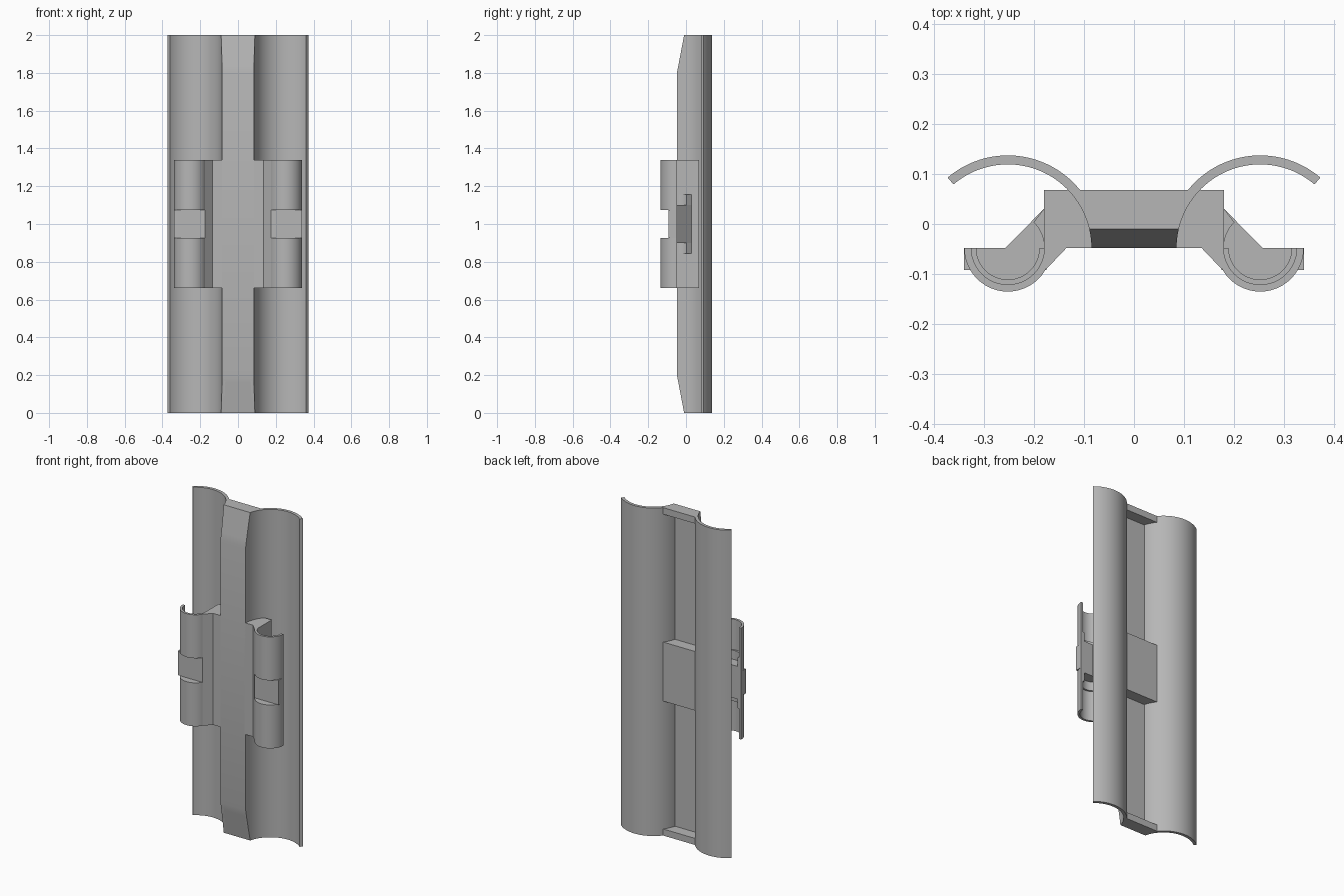
import bpy, bmesh
from math import cos, sin, radians
from mathutils import Vector

cube = bpy.data.objects.get("Cube")
if cube:
    bpy.data.objects.remove(cube, do_unlink=True)

grey = bpy.data.materials.new("plain grey")
grey.use_nodes = True
grey.diffuse_color = (0.47, 0.47, 0.47, 1)
grey.node_tree.nodes["Principled BSDF"].inputs["Base Color"].default_value = (0.47, 0.47, 0.47, 1)

CX, CY = 0.252, -0.048            # shared centre of wing and hook arcs
R_OUT, R_IN, R_MID = 0.185, 0.167, 0.176
HOOK_R, BORE, SMALL_BORE = 0.087, 0.073, 0.063
SIDE, BACK = 0.18, 0.068          # bracket block side and back


def arc(r, a0, a1, n=24):
    """Points on an arc about the shared centre, angles in degrees."""
    angles = [radians(a0 + (a1 - a0) * i / n) for i in range(n + 1)]
    return [(CX + r * cos(a), CY + r * sin(a)) for a in angles]


def prism(name, outline, z0, z1, side=1, bevel_ends=False):
    """Extrude an outline upward; optionally slope the front at both ends."""
    bm = bmesh.new()
    face = bm.faces.new([bm.verts.new((x * side, y, z0)) for x, y in outline])
    top = bmesh.ops.extrude_face_region(bm, geom=[face])["geom"]
    bmesh.ops.translate(bm, vec=(0, 0, z1 - z0),
                        verts=[v for v in top if isinstance(v, bmesh.types.BMVert)])
    bmesh.ops.recalc_face_normals(bm, faces=bm.faces)
    if bevel_ends:
        for end, up in ((2, 1), (0, -1)):
            bmesh.ops.bisect_plane(bm, geom=bm.verts[:] + bm.edges[:] + bm.faces[:],
                                   dist=1e-6, plane_co=(0, -0.01, end),
                                   plane_no=Vector((0, -0.2, 0.038 * up)), clear_outer=True)
            bmesh.ops.holes_fill(bm, edges=[e for e in bm.edges if e.is_boundary], sides=0)
        bmesh.ops.recalc_face_normals(bm, faces=bm.faces)
    mesh = bpy.data.meshes.new(name)
    bm.to_mesh(mesh)
    bm.free()
    mesh.materials.append(grey)
    obj = bpy.data.objects.new(name, mesh)
    bpy.context.collection.objects.link(obj)
    bpy.ops.object.select_all(action="DESELECT")
    obj.select_set(True)
    bpy.context.view_layer.objects.active = obj
    bpy.ops.object.shade_smooth_by_angle(angle=radians(30))
    return obj


def mirrored(points):
    return points + [(-x, y) for x, y in reversed(points)]


# Centre web and the ribs behind it, ending inside the wing walls
prism("centre_web", mirrored(arc(R_MID, 180, 164, 6)), 0, 2, bevel_ends=True)
rib = mirrored(arc(R_MID, 165, 138.8, 8))
prism("lower_rib", rib, 0, 0.04)
prism("middle_rib", rib, 0.82, 1.18)
prism("upper_rib", rib, 1.96, 2)

half_disc = arc(HOOK_R, 180, 360)
shell = half_disc + arc(BORE, 360, 180)
thick_shell = half_disc + arc(SMALL_BORE, 360, 180)
gusset = [(SIDE - 0.01, CY), (SIDE - 0.01, 0.03), (SIDE, 0.03)]

for side, word in ((1, "left"), (-1, "right")):
    # Long curved wing
    prism(word + "_wing", arc(R_OUT, 180, 49.5, 40) + arc(R_IN, 49.5, 180, 40),
          0, 2, side, True)
    # Bracket block in the wing hollow, with its sloped neck
    prism(word + "_bracket_block",
          arc(R_MID, 180, 138.8, 10) + [(SIDE, BACK), (SIDE, CY)], 0.66, 1.34, side)
    prism(word + "_hook_neck",
          [(0.135, CY), (0.175, -0.09), (SIDE, -0.06), (SIDE, CY)], 0.66, 1.34, side)
    # Solid middle: flat band and full gusset
    prism(word + "_flat_band",
          [(0.175, CY), (0.175, -0.092), (0.339, -0.092), (0.339, CY)], 0.925, 1.075, side)
    prism(word + "_gusset", gusset + [(0.257, CY)], 0.9, 1.1, side)
    # Half-tube hooks above and below the band
    for up, level in ((1, "upper"), (-1, "lower")):
        def stack(part, outline, near, far):
            z = sorted((1 + up * near, 1 + up * far))
            prism(f"{word}_{level}_{part}", outline, z[0], z[1], side)
        stack("hook_plug", half_disc, 0.075, 0.1)
        stack("hook_collar", thick_shell, 0.1, 0.155)
        stack("hook_shell", shell, 0.155, 0.34)
        stack("gusset_notch", gusset + arc(BORE, 135, 180, 8), 0.1, 0.157)
